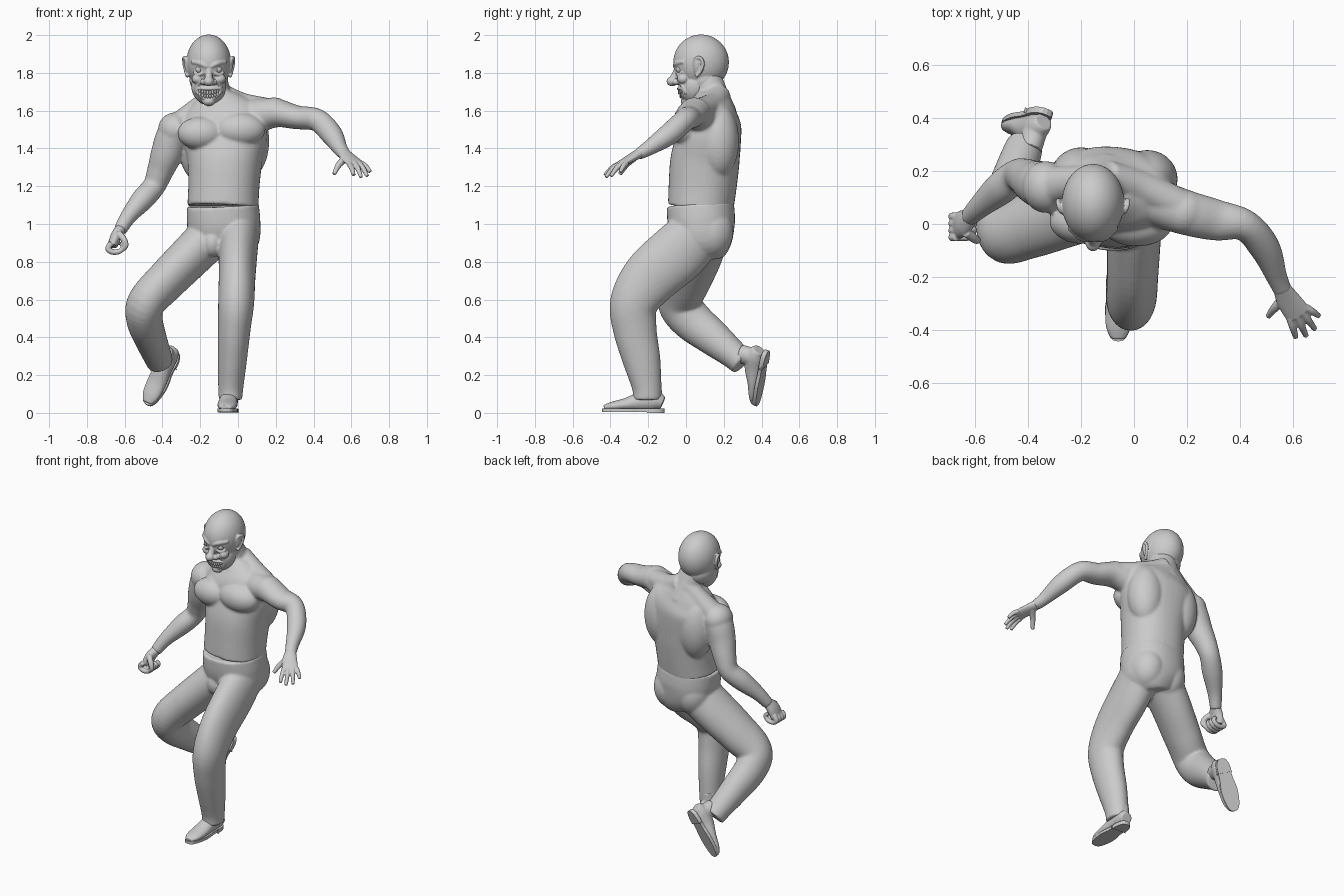
import bpy, bmesh, math
from mathutils import Vector, Matrix


def tube(bm, rings, ref=(1, 0, 0), sides=40, steps=6, power=1.0):
    """Smooth elliptical tube through rings (x, y, z, radius along ref, other radius)."""
    R = [tuple(r) + (r[3],) if len(r) == 4 else tuple(r) for r in rings]
    pts, n = [], len(R)
    for i in range(n - 1):
        a, b, c, d = R[max(i - 1, 0)], R[i], R[i + 1], R[min(i + 2, n - 1)]
        for s in range(steps):
            t = s / steps
            pts.append([0.5 * (2 * q + (r - p) * t + (2 * p - 5 * q + 4 * r - u) * t * t
                        + (3 * q - p - 3 * r + u) * t ** 3) for p, q, r, u in zip(a, b, c, d)])
    pts.append(list(R[-1]))
    loops, ref = [], Vector(ref)
    f = lambda v: math.copysign(abs(v) ** power, v)
    for i, p in enumerate(pts):
        tan = (Vector(pts[min(i + 1, len(pts) - 1)][:3]) - Vector(pts[max(i - 1, 0)][:3])).normalized()
        side = (ref - tan * ref.dot(tan)).normalized()
        other = tan.cross(side)
        loops.append([bm.verts.new(Vector(p[:3]) + side * p[3] * f(math.cos(a)) + other * p[4] * f(math.sin(a)))
                      for a in (2 * math.pi * k / sides for k in range(sides))])
    for A, B in zip(loops, loops[1:]):
        for k in range(sides):
            bm.faces.new((A[k], A[(k + 1) % sides], B[(k + 1) % sides], B[k]))
    bm.faces.new(loops[0][::-1])
    bm.faces.new(loops[-1])


def ball(bm, c, r, rot=None, seg=48):
    r = r if isinstance(r, tuple) else (r, r, r)
    m = Matrix.Translation(c) @ (rot or Matrix()) @ Matrix.Diagonal((*r, 1))
    bmesh.ops.create_uvsphere(bm, u_segments=seg, v_segments=seg * 2 // 3, radius=1, matrix=m)


def finish(name, bm, voxel=0, smooth=0, matrix=None):
    if matrix:
        bm.transform(matrix)
    bmesh.ops.recalc_face_normals(bm, faces=bm.faces)
    me = bpy.data.meshes.new(name)
    bm.to_mesh(me)
    bm.free()
    ob = bpy.data.objects.new(name, me)
    bpy.context.collection.objects.link(ob)
    if voxel:  # fuse the overlapping masses into one skin
        m = ob.modifiers.new("fuse", 'REMESH')
        m.mode, m.voxel_size, m.use_smooth_shade = 'VOXEL', voxel, True
        s = ob.modifiers.new("soften", 'SMOOTH')
        s.factor, s.iterations = 0.5, smooth
    return ob


# Torso, neck and arms
bm = bmesh.new()
tube(bm, [(-.08, .078, 1.09, .188, .173), (-.075, .088, 1.2, .188, .179), (-.07, .1, 1.33, .198, .182),
          (-.07, .12, 1.45, .225, .17), (-.085, .13, 1.55, .23, .16), (-.1, .14, 1.62, .18, .125),
          (-.11, .15, 1.68, .1, .09)], ref=(1, -.12, 0), power=.9)
tube(bm, [(-.1, .17, 1.58, .1), (-.12, .14, 1.68, .085), (-.14, .105, 1.78, .08)])
for c, r in [((-.195, .01, 1.48), (.125, .085, .088)), ((.01, 0, 1.5), (.135, .085, .09)),         # chest
             ((-.2, .18, 1.42), (.115, .11, .2)), ((.05, .17, 1.44), (.115, .11, .2)),             # back
             ((-.335, .14, 1.5), (.088, .098, .09)), ((.19, .045, 1.59), (.09, .085, .08))]:       # shoulders
    ball(bm, c, r)
tube(bm, [(-.12, .17, 1.68, .06), (-.22, .16, 1.605, .06, .058), (-.32, .145, 1.525, .075, .063)], ref=(0, 1, 0))
tube(bm, [(-.1, .17, 1.68, .07), (.02, .14, 1.63, .065), (.17, .07, 1.6, .065)], ref=(0, 1, 0))
tube(bm, [(-.28, .13, 1.52, .09), (-.34, .145, 1.47, .092, .09), (-.378, .158, 1.37, .082, .084),
          (-.412, .178, 1.28, .07, .07), (-.445, .182, 1.2, .062, .06), (-.505, .135, 1.13, .063, .06),
          (-.58, .07, 1.04, .046, .043), (-.625, .025, .965, .035)], ref=(0, 1, 0))
tube(bm, [(.06, .09, 1.56, .1, .09), (.19, .045, 1.588, .078, .085), (.31, .015, 1.565, .063, .078),
          (.42, -.005, 1.55, .06, .06), (.495, -.09, 1.475, .058, .058), (.54, -.2, 1.4, .04, .04),
          (.565, -.255, 1.368, .03, .036)], ref=(0, 0, 1))
finish("torso_and_arms", bm, .008, 6)

# Closed fist
bm = bmesh.new()
tube(bm, [(-.62, .03, .975, .032, .03), (-.645, .005, .935, .05, .03), (-.665, -.008, .885, .05, .026)], ref=(0, 1, 0))
for i in range(4):
    y = -.05 + i * .026
    tube(bm, [(-.67, y, .9, .016), (-.688, y, .87, .0155), (-.665, y, .852, .015),
              (-.628, y, .855, .014), (-.606, y, .88, .013), (-.622, y, .9, .011)], ref=(0, 1, 0), sides=12)
tube(bm, [(-.635, -.03, .95, .02), (-.605, -.055, .92, .017), (-.595, -.06, .885, .015), (-.615, -.05, .86, .011)],
     ref=(0, 1, 0), sides=12)
finish("fist", bm, .004, 3)

# Open hand
bm = bmesh.new()
across = (.75, .5, .1)
tube(bm, [(.56, -.245, 1.375, .034, .028), (.585, -.29, 1.35, .045, .022), (.625, -.345, 1.318, .05, .017)], ref=across)
for base, tip in [((.59, -.355, 1.318), (.613, -.43, 1.258)), ((.618, -.35, 1.32), (.652, -.425, 1.248)),
                  ((.638, -.335, 1.322), (.685, -.398, 1.253)), ((.65, -.315, 1.322), (.701, -.348, 1.275))]:
    b, t = Vector(base), Vector(tip)
    m = (b + t) / 2 + Vector((0, 0, .008))
    tube(bm, [(*b, .015), (*m, .014), (*t, .01)], ref=across, sides=12)
tube(bm, [(.572, -.28, 1.35, .022), (.535, -.315, 1.315, .017), (.508, -.35, 1.264, .011)], ref=across, sides=12)
finish("open_hand", bm, .004, 3)

# Trousers: pelvis, standing leg, bent leg
bm = bmesh.new()
tube(bm, [(-.08, .076, 1.1, .19, .178), (-.075, .082, 1.0, .194, .178), (-.065, .09, .91, .177, .155),
          (-.08, .085, .84, .105, .115)], power=.9)
ball(bm, (.01, .13, .96), (.107, .12, .14))
ball(bm, (-.15, .125, .95), (.11, .12, .14))
ball(bm, (-.135, -.03, .9), (.055, .06, .075))
tube(bm, [(.005, .09, .98, .11, .14), (0, -.04, .85, .103, .158), (-.005, -.19, .715, .097, .15),
          (-.01, -.275, .58, .095, .128), (-.02, -.27, .44, .086, .115), (-.03, -.235, .28, .077, .1),
          (-.038, -.208, .14, .067, .079), (-.04, -.205, .07, .062, .075)])
tube(bm, [(-.13, .09, .95, .12, .14), (-.25, .05, .83, .113, .14), (-.38, 0, .7, .107, .13),
          (-.485, -.035, .585, .101, .115), (-.495, .025, .495, .096, .11), (-.465, .14, .4, .086, .095),
          (-.43, .25, .31, .076, .076), (-.412, .3, .265, .07, .07)])
finish("trousers", bm, .008, 6)


# Shoes: soft upper, flat sole and heel block
def slab(bm, y0, y1, z0, z1):
    pts = []
    for k in range(32):
        a = 2 * math.pi * k / 32
        y = .165 - .165 * math.cos(a)
        w = (.056 - .012 * math.exp(-((y - .12) / .05) ** 2)) * math.copysign(abs(math.sin(a)) ** .7, math.sin(a))
        pts.append((w, min(max(y, y0), y1)))
    lo, hi = ([bm.verts.new((x, y, z)) for x, y in pts] for z in (z0, z1))
    for k in range(32):
        j = (k + 1) % 32
        bm.faces.new((lo[k], lo[j], hi[j], hi[k]))
    bm.faces.new(lo[::-1])
    bm.faces.new(hi)


def shoe(name, heel, toe, up):
    toe, up = Vector(toe).normalized(), Vector(up)
    up = (up - toe * up.dot(toe)).normalized()
    M = Matrix((toe.cross(up), toe, up)).transposed().to_4x4()
    M.translation = heel
    bm = bmesh.new()
    tube(bm, [(0, .008, .05, .036, .034), (0, .05, .065, .048, .052), (0, .12, .061, .048, .051),
              (0, .2, .045, .053, .035), (0, .275, .035, .048, .024), (0, .32, .029, .027, .013)])
    tube(bm, [(0, .06, .06, .046, .05), (0, .065, .15, .046, .05)])
    finish(name + "_upper", bm, .005, 4, M)
    bm = bmesh.new()
    slab(bm, 0, .33, .006, .024)
    slab(bm, 0, .09, 0, .02)
    finish(name + "_sole", bm, matrix=M)


shoe("standing_shoe", (-.045, -.115, 0), (-.05, -1, 0), (0, 0, 1))
shoe("raised_shoe", (-.325, .435, .325), (-.46, -.15, -.87), (-.3, -.95, .25))

# Head: skull, jaw and face
CX = -.155


def jaw_y(dx, z):
    return .045 - .085 * math.sqrt(max(.05, 1 - (dx / .092) ** 2 - ((z - 1.73) / .1) ** 2))


bm = bmesh.new()
ball(bm, (CX, .08, 1.856), (.118, .147, .147))
ball(bm, (CX, .045, 1.73), (.092, .085, .1))
ball(bm, (CX, .1, 1.765), (.102, .092, .092))
ball(bm, (CX, .002, 1.65), (.035, .03, .025))
tube(bm, [(CX, -.045, 1.835, .014), (CX, -.055, 1.795, .018), (CX, -.072, 1.76, .022)])
ball(bm, (CX, -.073, 1.755), (.028, .03, .026))
for s in (-1, 1):
    X = lambda d: CX + s * d
    ball(bm, (X(.026), -.052, 1.752), (.019, .022, .017))                                   # nostril
    ball(bm, (X(.058), -.015, 1.768), (.032, .032, .028))                                   # cheek
    tube(bm, [(X(.01), -.056, 1.832, .013), (X(.045), -.05, 1.85, .014), (X(.09), -.012, 1.858, .011)],
         ref=(0, 0, 1), sides=12)                                                           # brow
    tube(bm, [(X(.022), -.05, 1.806, .006), (X(.05), -.043, 1.79, .008), (X(.08), -.02, 1.802, .006)],
         ref=(0, 0, 1), sides=10)                                                           # eye bag
    tube(bm, [(X(.03), -.05, 1.76, .008), (X(.062), -.018, 1.73, .009), (X(.07), .002, 1.69, .007)],
         ref=(0, 0, 1), sides=10)                                                           # laugh line
    ball(bm, (X(.114), .062, 1.83), (.013, .022, .045), Matrix.Rotation(.25 * s, 4, 'Y'))   # ear
    tube(bm, [(X(.11), .042, 1.84, .008), (X(.122), .05, 1.875, .009), (X(.132), .078, 1.878, .009),
              (X(.13), .09, 1.845, .009), (X(.121), .075, 1.805, .009), (X(.112), .052, 1.782, .011)],
         ref=(1, 0, 0), sides=12)                                                           # ear rim
lips = []
for k in range(17):
    a = 2 * math.pi * k / 16
    dx = .063 * math.cos(a)
    z = 1.688 + .028 * math.sin(a) + 5 * dx * dx
    lips.append((CX + dx, jaw_y(dx, z) - .001, z, .008))
tube(bm, lips, ref=(0, 1, 0), sides=12, steps=2)
finish("head", bm, .004, 4)

# Eyes and teeth
bm = bmesh.new()
for s in (-1, 1):
    ball(bm, (CX + s * .05, -.032, 1.819), .02, seg=24)
for f in finish("eyes", bm).data.polygons:
    f.use_smooth = True
bm = bmesh.new()
for i in range(8):
    dx = (i - 3.5) * .0135
    for dz, h in ((.009, .013), (-.012, .011)):
        z = 1.688 + dz + 5 * dx * dx
        ball(bm, (CX + dx, jaw_y(dx, z) - .001, z), (.0068, .007, h), seg=12)
for f in finish("teeth", bm).data.polygons:
    f.use_smooth = True
